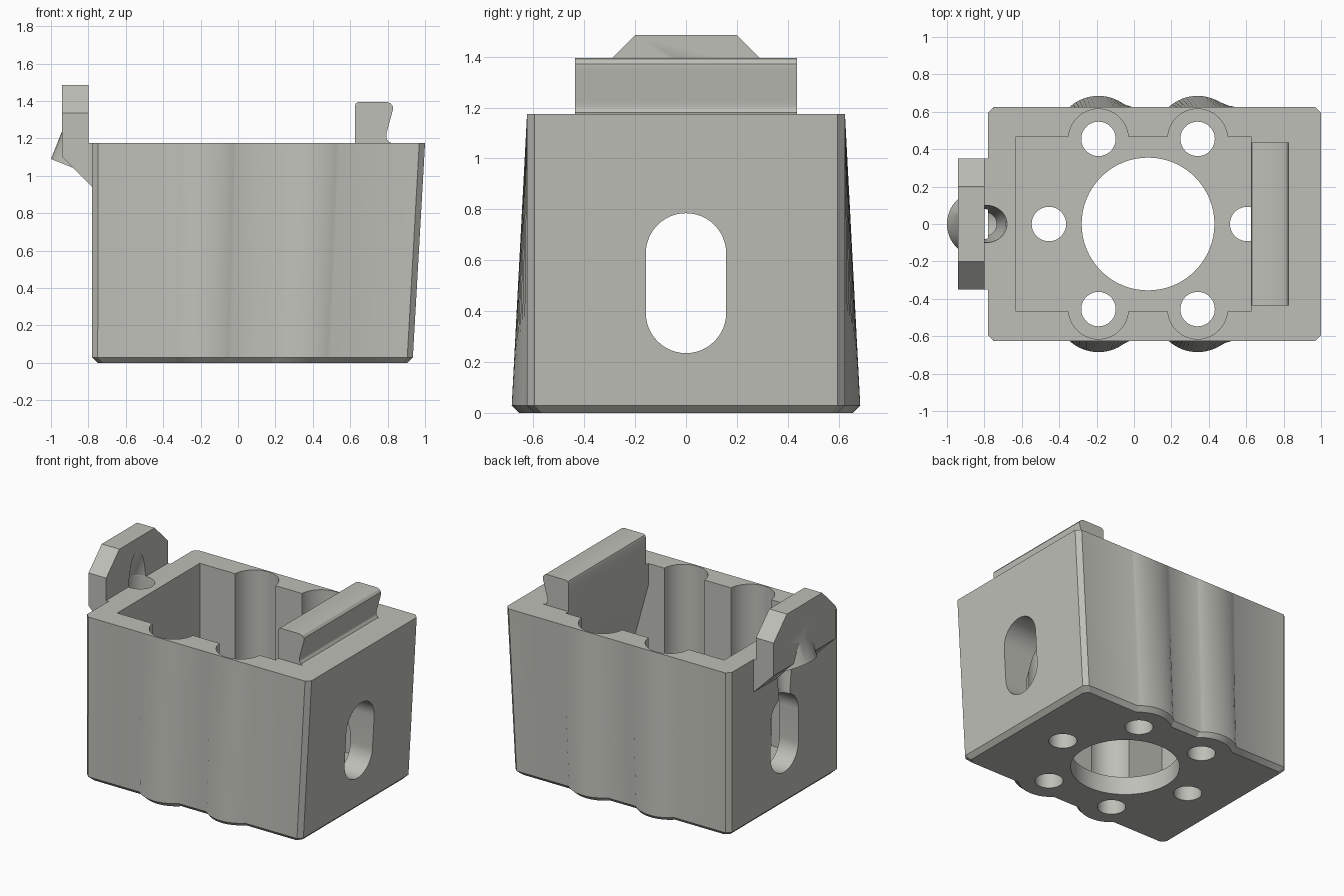
import bpy, bmesh, math
from mathutils import Vector

if "Cube" in bpy.data.objects:
    bpy.data.objects.remove(bpy.data.objects["Cube"])

grey = bpy.data.materials.new("warm_grey")
grey.diffuse_color = (0.52, 0.52, 0.48, 1)
grey.use_nodes = True
grey.node_tree.nodes["Principled BSDF"].inputs["Base Color"].default_value = grey.diffuse_color


def make(name, bm):
    bmesh.ops.recalc_face_normals(bm, faces=bm.faces[:])
    me = bpy.data.meshes.new(name)
    bm.to_mesh(me)
    bm.free()
    me.materials.append(grey)
    ob = bpy.data.objects.new(name, me)
    bpy.context.collection.objects.link(ob)
    return ob


def loft(name, rings):
    """Skin matching rings of points and cap both ends."""
    bm = bmesh.new()
    loops = [[bm.verts.new(p) for p in r] for r in rings]
    n = len(loops[0])
    for a, b in zip(loops, loops[1:]):
        for i in range(n):
            j = (i + 1) % n
            bm.faces.new((a[i], a[j], b[j], b[i]))
    bm.faces.new(loops[0])
    bm.faces.new(loops[-1])
    return make(name, bm)


def prism_y(name, pts, y):
    return loft(name, [[(x, s, z) for x, z in pts] for s in (-y, y)])


def prism_x(name, pts, x0, x1):
    return loft(name, [[(x, y, z) for y, z in pts] for x in (x0, x1)])


def rod(name, p, q, r0, r1=None, n=48):
    """Round bar or cone from p to q."""
    p, q = Vector(p), Vector(q)
    rot = (q - p).to_track_quat('Z', 'Y')
    rings = []
    for c, r in ((p, r0), (q, r0 if r1 is None else r1)):
        rings.append([c + rot @ Vector((r * math.cos(k * math.tau / n),
                                        r * math.sin(k * math.tau / n), 0)) for k in range(n)])
    return loft(name, rings)


def boolean(ob, cutter, op='DIFFERENCE', keep=False):
    m = ob.modifiers.new("cut", 'BOOLEAN')
    m.operation, m.object, m.solver = op, cutter, 'EXACT'
    bpy.context.view_layer.objects.active = ob
    bpy.ops.object.modifier_apply(modifier=m.name)
    if not keep:
        bpy.data.objects.remove(cutter)


# Tapered box with bolt bulges that fade out toward the top
BOLT_X, BOLT_Y, TOP = (-0.19, 0.34), 0.455, 1.175
half = [(-0.78, 0.595, 0), (-0.75, 0.625, 0)]
for cx in BOLT_X:
    a0 = math.asin((0.625 - BOLT_Y) / 0.23)
    for k in range(17):
        a = math.pi - a0 - (math.pi - 2 * a0) * k / 16
        half.append((cx + 0.23 * math.cos(a), 0.625, BOLT_Y + 0.23 * math.sin(a) - 0.625))
half += [(0.905, 0.625, 0), (0.935, 0.595, 0)]


def body_ring(z, inset=0.0):
    t = max(0, (z - 0.03) / (TOP - 0.03))
    pts = []
    for x, y, b in half:
        x = -0.78 + (x + 0.78) * (1 + 0.038 * t)
        x = 0.0775 + (x - 0.0775) * (1 - inset / 0.8575)
        pts.append((x, y + b * (1 - t) - inset, z))
    return pts + [(x, -y, z) for x, y, z in reversed(pts)]


body = loft("box_body", [body_ring(0, 0.03), body_ring(0.03), body_ring(TOP)])

# Cavity with a sloped overhang under the lip
FLOOR = 0.13
boolean(body, prism_y("cavity_cutter", [(-0.63, FLOOR), (0.78, FLOOR), (0.78, 0.46),
                                        (0.625, 1.02), (0.625, 1.3), (-0.63, 1.3)], 0.467))

# Bolt pockets and floor holes
for x in BOLT_X:
    for y in (-BOLT_Y, BOLT_Y):
        boolean(body, rod("pocket_cutter", (x, y, FLOOR), (x, y, 1.3), 0.16))
        boolean(body, rod("bolt_cutter", (x, y, -0.1), (x, y, 0.2), 0.092))
for x, r in ((-0.455, 0.092), (0.605, 0.092), (0.075, 0.355)):
    boolean(body, rod("floor_cutter", (x, 0, -0.1), (x, 0, 0.2), r, n=64))

# Slot through both end walls
slot = []
for zc, start in ((0.627, 0), (0.393, math.pi)):
    for k in range(25):
        a = start + math.pi * k / 24
        slot.append((0.158 * math.cos(a), zc + 0.158 * math.sin(a)))
boolean(body, prism_x("slot_cutter", slot, -1.2, 1.2))

# Latch tab with clipped upper corners and a 45 degree underside
tab = prism_y("latch_tab", [(-0.94, 1.10), (-0.78, 0.94), (-0.78, TOP), (-0.80, TOP),
                            (-0.80, 1.485), (-0.94, 1.485)], 0.35)
boolean(tab, prism_x("tab_outline", [(-0.4, 0.8), (0.4, 0.8), (0.4, 1.285), (0.195, 1.49),
                                     (-0.195, 1.49), (-0.4, 1.285)], -1.2, -0.5), 'INTERSECT')

# Tilted boss on the outside of the tab
axis = Vector((0.37, 0, 0.93)).normalized()
base = Vector((-0.842, 0, 1.027))
boss = rod("tab_boss", base, base + axis * 0.5, 0.17)
boolean(boss, prism_y("boss_clip", [(-1.2, 0.8), (-0.87, 0.8), (-0.87, 1.4), (-1.2, 1.4)], 0.5),
        'INTERSECT')
boolean(tab, boss, 'UNION')

# Tilted screw hole and the funnel running down into the slot
drill = rod("drill_cutter", base - axis * 0.4, base + axis * 0.8, 0.097)
funnel = rod("funnel_cutter", (-0.80, 0, 0.74), (-0.785, 0, 1.18), 0.06, 0.1)
for cutter in (drill, funnel):
    boolean(body, cutter, keep=True)
    boolean(tab, cutter)

# Hooked lip on the opposite wall
lip = prism_y("hook_lip", [(0.625, TOP), (0.625, 1.375), (0.631, 1.389), (0.645, 1.395),
                           (0.795, 1.395), (0.815, 1.388), (0.828, 1.372), (0.828, 1.352),
                           (0.793, 1.225), (0.793, 1.2), (0.805, 1.181), (0.825, TOP)], 0.437)

# Smooth the round surfaces, keep the edges crisp
for ob in (body, tab, lip):
    bpy.ops.object.select_all(action='DESELECT')
    ob.select_set(True)
    bpy.context.view_layer.objects.active = ob
    bpy.ops.object.shade_smooth_by_angle(angle=math.radians(28))
